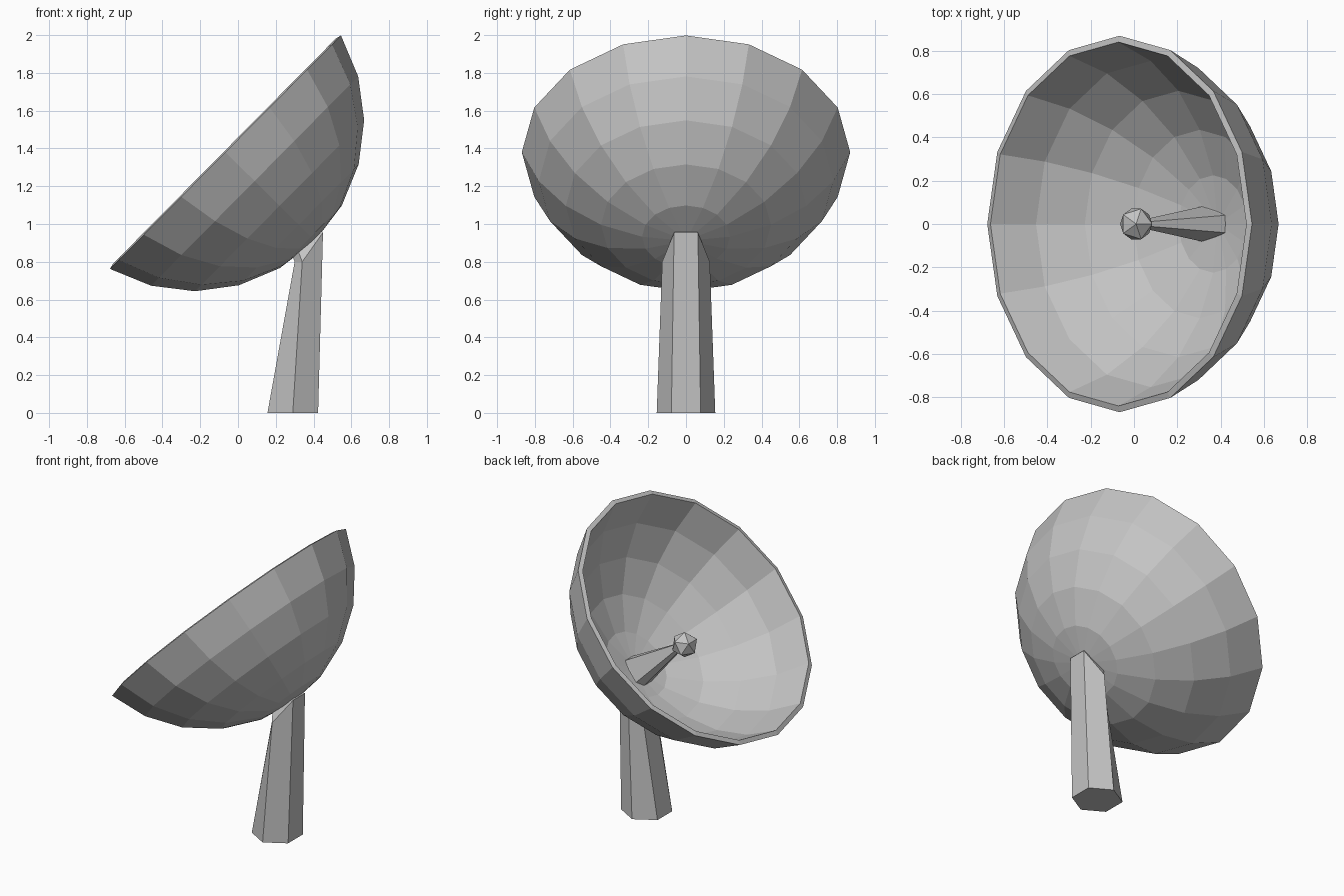
import bpy, bmesh
from math import sin, cos, radians, pi
from mathutils import Vector, Matrix

cube = bpy.data.objects.get("Cube")
if cube:
    bpy.data.objects.remove(cube, do_unlink=True)

grey = bpy.data.materials.new("plain_grey")
grey.use_nodes = True
colour = (0.55, 0.55, 0.55, 1)
grey.diffuse_color = colour
grey.node_tree.nodes["Principled BSDF"].inputs["Base Color"].default_value = colour


def add_object(name, bm):
    bmesh.ops.recalc_face_normals(bm, faces=bm.faces)
    mesh = bpy.data.meshes.new(name)
    bm.to_mesh(mesh)
    bm.free()
    mesh.materials.append(grey)
    obj = bpy.data.objects.new(name, mesh)
    bpy.context.collection.objects.link(obj)
    return obj


def bridge(bm, lower, upper):
    n = len(lower)
    for i in range(n):
        j = (i + 1) % n
        bm.faces.new((lower[i], lower[j], upper[j], upper[i]))


# Dish: thick spherical bowl, 16 sides, in steps of 15 degrees up to the rim
SIDES, OUTER, INNER = 16, 0.9, 0.87
bm = bmesh.new()
rims = []
for radius in (OUTER, INNER):
    rings = []
    for step in range(1, 6):
        a = radians(15 * step)
        rings.append([bm.verts.new((radius * sin(a) * cos(2 * pi * k / SIDES),
                                    radius * sin(a) * sin(2 * pi * k / SIDES),
                                    -radius * cos(a))) for k in range(SIDES)])
    pole = bm.verts.new((0, 0, -radius))
    for k in range(SIDES):
        bm.faces.new((pole, rings[0][k], rings[0][(k + 1) % SIDES]))
    for lower, upper in zip(rings, rings[1:]):
        bridge(bm, lower, upper)
    rims.append(rings[-1])
bridge(bm, *rims)
dish = add_object("dish", bm)
dish.matrix_world = Matrix.Translation((-0.232, 0, 1.544)) @ Matrix.Rotation(radians(-45.3), 4, 'Y')


# Post and feed arm: one six-sided loft, each ring given by its
# back edge, middle corner and front edge as (x, z), and half width
def hex_ring(bm, back, middle, front, width):
    half = width / 2
    points = [(back, half), (middle, width), (front, half),
              (front, -half), (middle, -width), (back, -half)]
    return [bm.verts.new((p[0], y, p[1])) for p, y in points]


bm = bmesh.new()
rings = [hex_ring(bm, *r) for r in (
    ((0.424, 0), (0.29, 0), (0.156, 0), 0.155),
    ((0.45, 0.955), (0.34, 0.80), (0.30, 0.80), 0.126),
    ((0.42, 0.98), (0.31, 0.88), (0.28, 0.85), 0.08),
    ((0.03, 1.19), (0.02, 1.18), (0.01, 1.17), 0.015))]
for lower, upper in zip(rings, rings[1:]):
    bridge(bm, lower, upper)
bm.faces.new(rings[0])
bm.faces.new(rings[-1])
add_object("post_and_feed_arm", bm)

# Receiver: faceted ball at the end of the arm
bm = bmesh.new()
bmesh.ops.create_icosphere(bm, subdivisions=1, radius=0.083)
receiver = add_object("receiver", bm)
receiver.location = (0.01, 0, 1.18)
